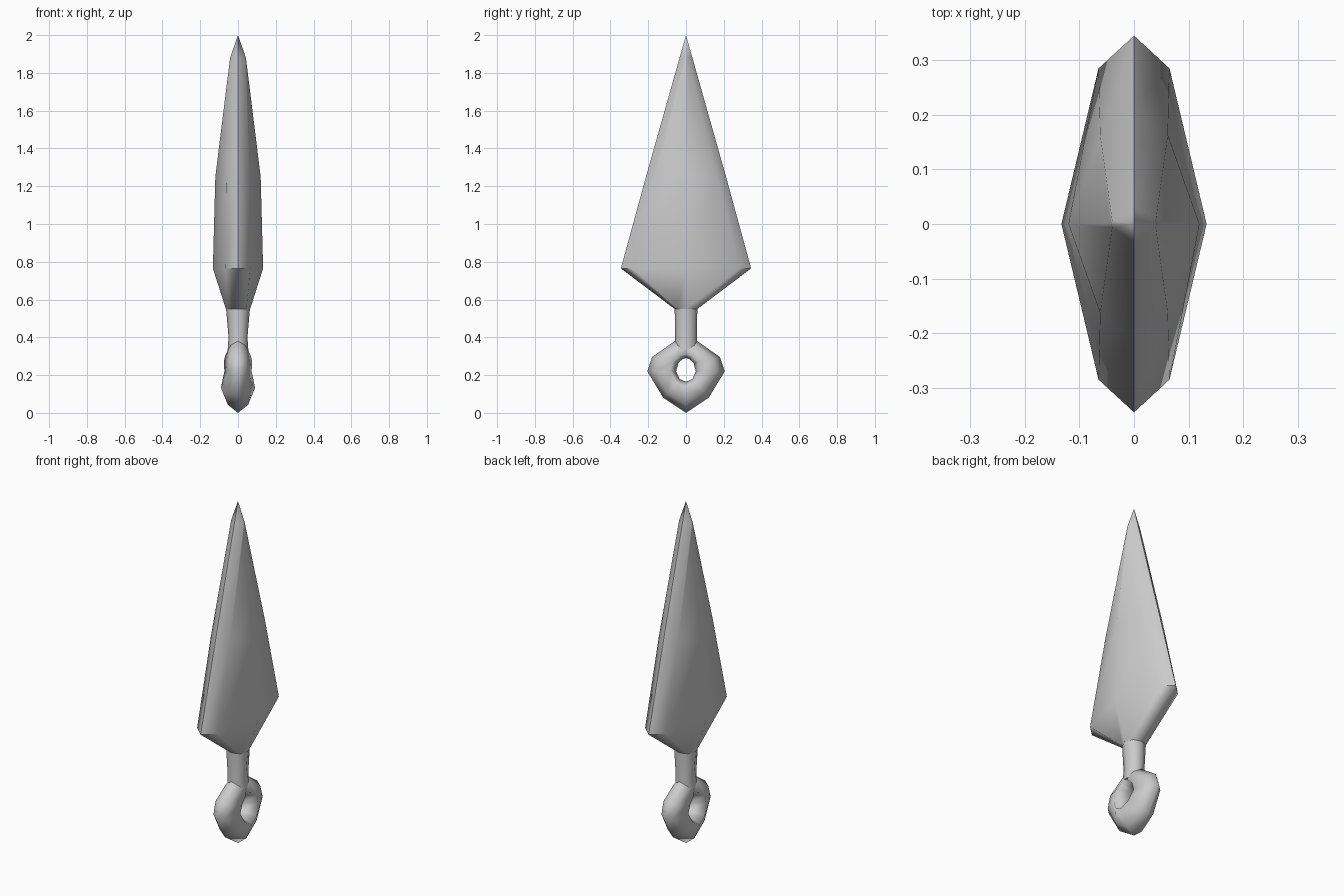
import bpy
import bmesh
from math import radians

cube = bpy.data.objects.get("Cube")
if cube:
    bpy.data.objects.remove(cube, do_unlink=True)

steel = bpy.data.materials.new("grey_steel")
steel.use_nodes = True
steel.diffuse_color = (0.6, 0.6, 0.6, 1)
steel.node_tree.nodes["Principled BSDF"].inputs["Base Color"].default_value = (0.6, 0.6, 0.6, 1)


def loft(name, sections, closed, angle):
    """Skin a list of equal-length closed cross-sections."""
    bm = bmesh.new()
    rings = [[bm.verts.new(p) for p in s] for s in sections]
    n = len(rings[0])
    pairs = list(zip(rings, rings[1:]))
    if closed:
        pairs.append((rings[-1], rings[0]))
    else:
        bm.faces.new(rings[0])
        bm.faces.new(rings[-1])
    for a, b in pairs:
        for i in range(n):
            j = (i + 1) % n
            bm.faces.new((a[i], a[j], b[j], b[i]))
    bmesh.ops.remove_doubles(bm, verts=bm.verts[:], dist=0.0005)
    bmesh.ops.recalc_face_normals(bm, faces=bm.faces[:])
    mesh = bpy.data.meshes.new(name)
    bm.to_mesh(mesh)
    bm.free()
    mesh.materials.append(steel)
    obj = bpy.data.objects.new(name, mesh)
    bpy.context.collection.objects.link(obj)
    bpy.ops.object.select_all(action='DESELECT')
    obj.select_set(True)
    bpy.context.view_layer.objects.active = obj
    bpy.ops.object.shade_smooth_by_angle(angle=radians(angle))
    return obj


def blade_section(z, ridge, bevel_x, bevel_y, edge):
    """Eight-sided section: central ridges, bevel lines and cutting edges."""
    quarter = [(ridge, 0), (bevel_x, bevel_y), (0, edge), (-bevel_x, bevel_y)]
    return [(x, y, z) for x, y in quarter] + [(-x, -y, z) for x, y in quarter]


# Blade, narrowing at the bottom to the neck
blade = loft("blade", [blade_section(*row) for row in (
    (0.55, 0.064, 0.045, 0.045, 0.06),
    (0.765, 0.133, 0.065, 0.285, 0.345),
    (1.25, 0.12, 0.062, 0.163, 0.212),
    (1.88, 0.042, 0.04, 0.006, 0.034),
    (2.0, 0, 0, 0, 0),
)], False, 48)
weighted = blade.modifiers.new("weighted_normals", 'WEIGHTED_NORMAL')
weighted.keep_sharp = True

# Neck joining blade and ring
loft("neck", [blade_section(*row) for row in (
    (0.33, 0.055, 0.04, 0.045, 0.06),
    (0.40, 0.05, 0.037, 0.042, 0.058),
    (0.56, 0.064, 0.045, 0.045, 0.06),
)], False, 80)


# Ring pommel: inner and outer points (y, z) with half thickness, bottom to top
half = [
    ((0, 0.165), (0, 0), 0.09),
    ((0.035, 0.18), (0.12, 0.08), 0.085),
    ((0.052, 0.22), (0.205, 0.22), 0.072),
    ((0.04, 0.265), (0.18, 0.295), 0.075),
    ((0.018, 0.285), (0.06, 0.38), 0.068),
    ((0, 0.29), (0, 0.40), 0.052),
]
mirrored = [((-i[0], i[1]), (-o[0], o[1]), t) for i, o, t in half[-2:0:-1]]
profile = [(0, 0), (0.2, 1), (0.74, 0.6), (1, 0), (0.74, -0.6), (0.2, -1)]


def ring_section(inner, outer, thick):
    return [(w * thick,
             inner[0] + (outer[0] - inner[0]) * f,
             inner[1] + (outer[1] - inner[1]) * f) for f, w in profile]


loft("ring", [ring_section(*s) for s in half + mirrored], True, 110)
